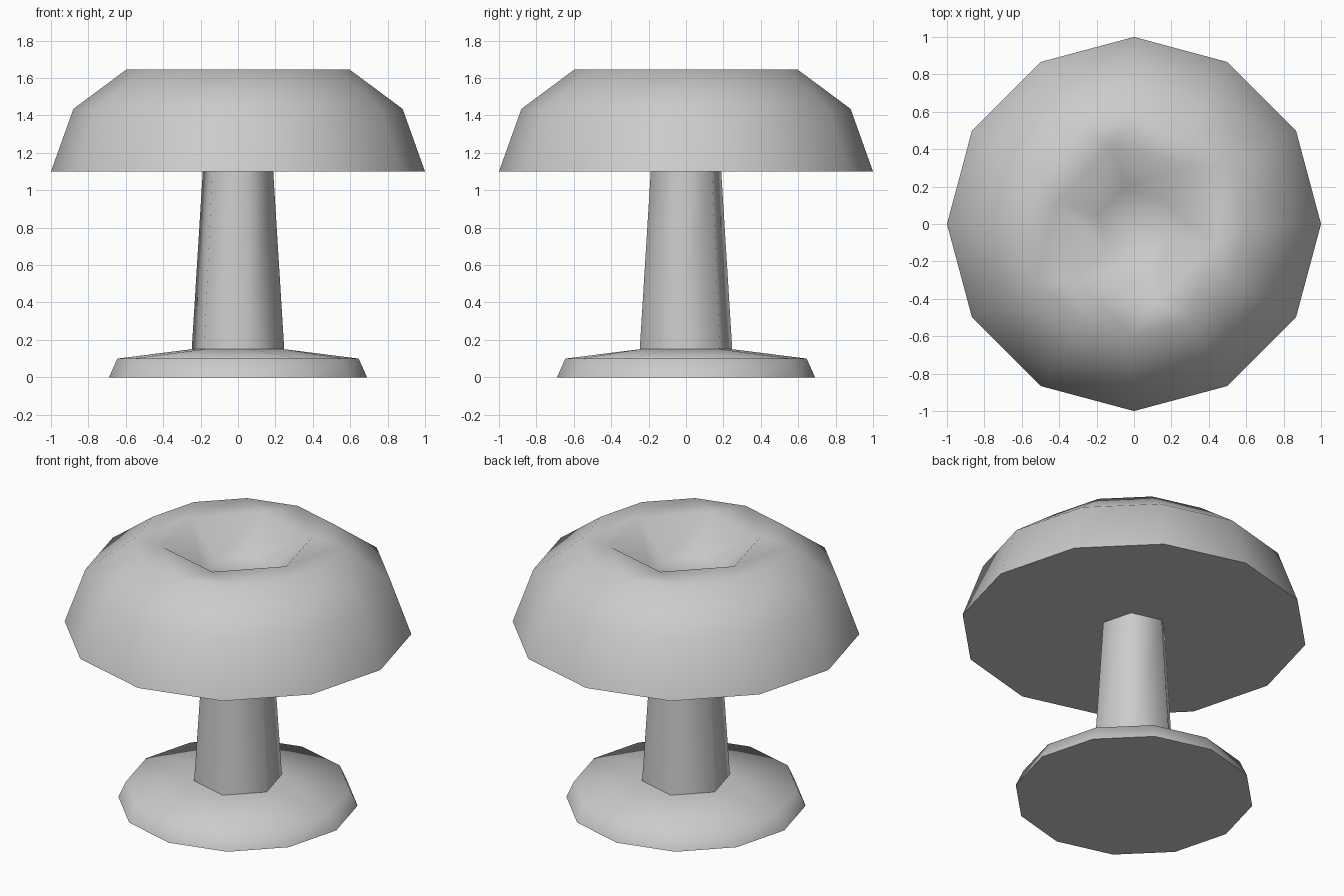
import bpy
import bmesh
from math import cos, sin, radians

cube = bpy.data.objects.get("Cube")
if cube:
    bpy.data.objects.remove(cube, do_unlink=True)

# One plain grey for the whole stool
grey = bpy.data.materials.new("plain_grey")
grey.use_nodes = True
grey.diffuse_color = (0.6, 0.6, 0.6, 1)
grey.node_tree.nodes["Principled BSDF"].inputs["Base Color"].default_value = (0.6, 0.6, 0.6, 1)

TWELVE = (12, 0)    # sides, turn in degrees
SIX = (6, 45)


def loft(name, rings, cap_bottom=False, cap_top=False):
    """Skin a stack of polygon rings given as (shape, radius, height)."""
    bm = bmesh.new()
    loops = []
    for (sides, turn), radius, z in rings:
        angles = [radians(turn + 360 * i / sides) for i in range(sides)]
        verts = [bm.verts.new((radius * cos(a), radius * sin(a), z)) for a in angles]
        edges = [bm.edges.new((v, verts[i - 1])) for i, v in enumerate(verts)]
        loops.append((verts, edges))
    for (_, low), (_, high) in zip(loops, loops[1:]):
        bmesh.ops.bridge_loops(bm, edges=low + high)
    if cap_bottom:
        bm.faces.new(loops[0][0])
    if cap_top:
        bm.faces.new(loops[-1][0])
    bmesh.ops.recalc_face_normals(bm, faces=bm.faces)
    # Open tubes and shells must still face outwards
    bm.normal_update()
    side = max(bm.faces, key=lambda f: f.calc_center_median().xy.length)
    if side.normal.xy.dot(side.calc_center_median().xy) < 0:
        bmesh.ops.reverse_faces(bm, faces=bm.faces)
    mesh = bpy.data.meshes.new(name)
    bm.to_mesh(mesh)
    bm.free()
    mesh.materials.append(grey)
    obj = bpy.data.objects.new(name, mesh)
    bpy.context.collection.objects.link(obj)
    bpy.ops.object.select_all(action="DESELECT")
    obj.select_set(True)
    bpy.context.view_layer.objects.active = obj
    bpy.ops.object.shade_smooth_by_angle(angle=radians(70))
    return obj


# Foot: twelve-sided disc rising to the six-sided stem
loft("base", [(TWELVE, 0.69, 0), (TWELVE, 0.645, 0.1), (SIX, 0.256, 0.15)], cap_bottom=True)

# Tapered column
loft("stem", [(SIX, 0.256, 0.15), (SIX, 0.195, 1.1)])

# Domed cushion with a six-sided hollow in the top
loft("seat", [(TWELVE, 1.0, 1.1), (TWELVE, 0.88, 1.435), (TWELVE, 0.597, 1.645),
              (SIX, 0.435, 1.645), (SIX, 0.2, 1.46)], cap_bottom=True, cap_top=True)
